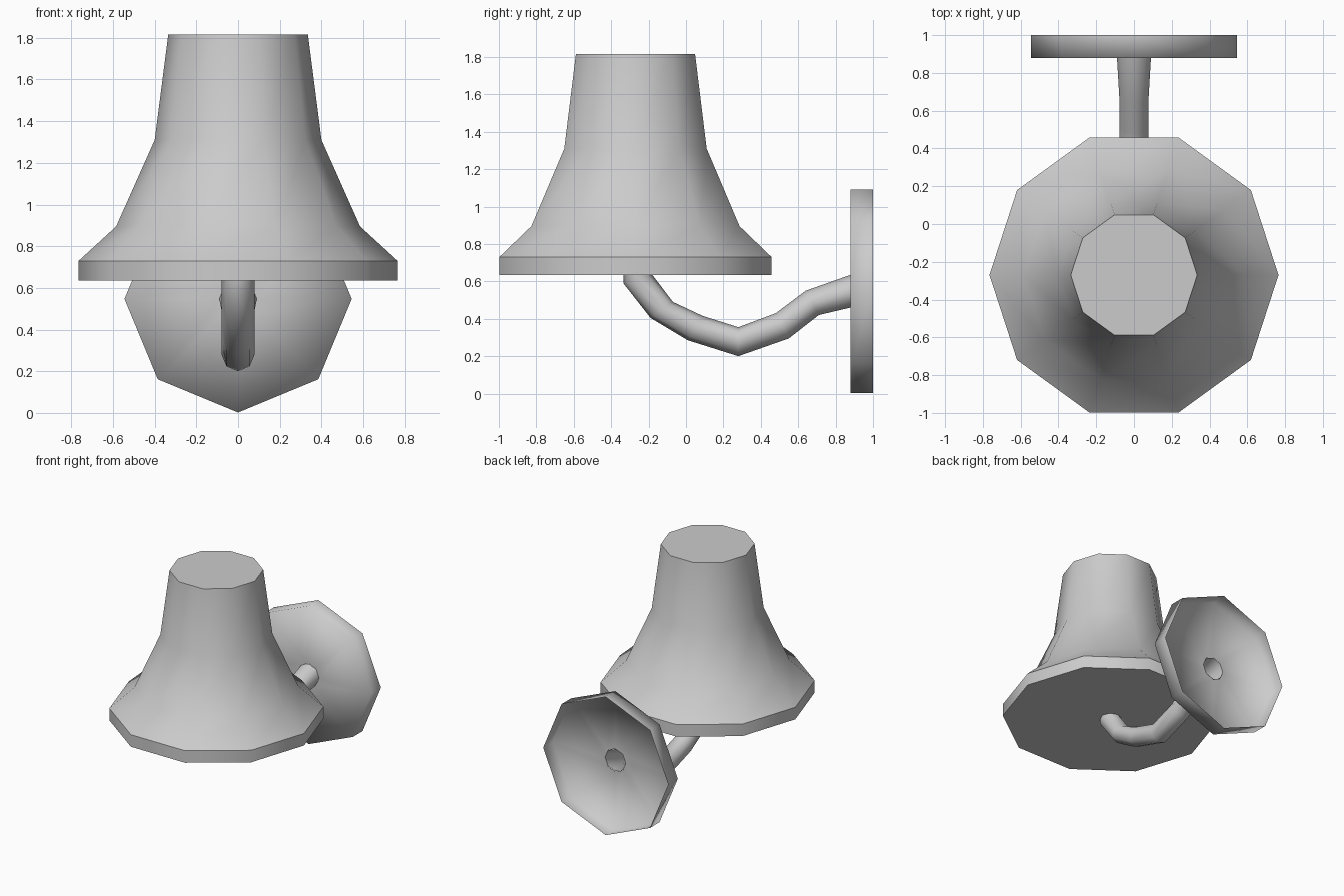
import bpy, bmesh, math
from mathutils import Vector

cube = bpy.data.objects.get("Cube")
if cube:
    bpy.data.objects.remove(cube, do_unlink=True)

grey = bpy.data.materials.new("plain_grey")
grey.use_nodes = True
COLOUR = (0.6, 0.6, 0.6, 1)
grey.diffuse_color = COLOUR
grey.node_tree.nodes["Principled BSDF"].inputs["Base Color"].default_value = COLOUR


def ring(center, u, v, sides):
    """Points of an ellipse spanned by the half axes u and v."""
    steps = [2 * math.pi * i / sides for i in range(sides)]
    return [Vector(center) + Vector(u) * math.cos(a) + Vector(v) * math.sin(a) for a in steps]


def loft(name, rings, caps=False, smooth_angle=180):
    """Skin a sequence of rings into one smooth shaded object."""
    bm = bmesh.new()
    loops = [[bm.verts.new(p) for p in pts] for pts in rings]
    for a, b in zip(loops, loops[1:]):
        for i in range(len(a)):
            j = (i + 1) % len(a)
            bm.faces.new((a[i], a[j], b[j], b[i]))
    if caps:
        bm.faces.new(loops[0][::-1])
        bm.faces.new(loops[-1])
    bm.normal_update()
    for f in bm.faces:
        f.smooth = True
    for e in bm.edges:
        if len(e.link_faces) == 2:
            e.smooth = e.calc_face_angle() < math.radians(smooth_angle)
    mesh = bpy.data.meshes.new(name)
    bm.to_mesh(mesh)
    bm.free()
    mesh.materials.append(grey)
    obj = bpy.data.objects.new(name, mesh)
    bpy.context.collection.objects.link(obj)
    return obj


# Ten-sided flared shade, closed at both ends: (radius, height)
shade_profile = [(0.765, 0.635), (0.765, 0.73), (0.585, 0.895), (0.40, 1.31), (0.335, 1.815)]
loft("shade", [ring((0, -0.27, z), (r, 0, 0), (0, r, 0), 10) for r, z in shade_profile],
     caps=True, smooth_angle=40)

# Curved arm: upper and lower outline points (y, z) of each section
arm_sections = [
    ((-0.18, 0.68), (-0.335, 0.68)),
    ((-0.18, 0.635), (-0.335, 0.59)),
    ((-0.07, 0.49), (-0.19, 0.405)),
    ((0.09, 0.415), (0.01, 0.285)),
    ((0.28, 0.355), (0.28, 0.20)),
    ((0.48, 0.43), (0.55, 0.295)),
    ((0.64, 0.55), (0.71, 0.42)),
    ((0.88, 0.635), (0.88, 0.46)),
]
arm_rings = []
for top, bottom in arm_sections:
    t, b = Vector((0, *top)), Vector((0, *bottom))
    width = 0.09 if top[0] > 0.8 else 0.078
    arm_rings.append(ring((t + b) / 2, (width, 0, 0), (t - b) / 2, 8))
loft("arm", arm_rings)

# Eight-sided wall plate: hollow at the back, with a hole leading into the arm
plate_profile = [(0.09, 0.88), (0.545, 0.88), (0.545, 1.0)]
loft("wall_plate", [ring((0, y, 0.547), (r, 0, 0), (0, 0, r), 8) for r, y in plate_profile])
